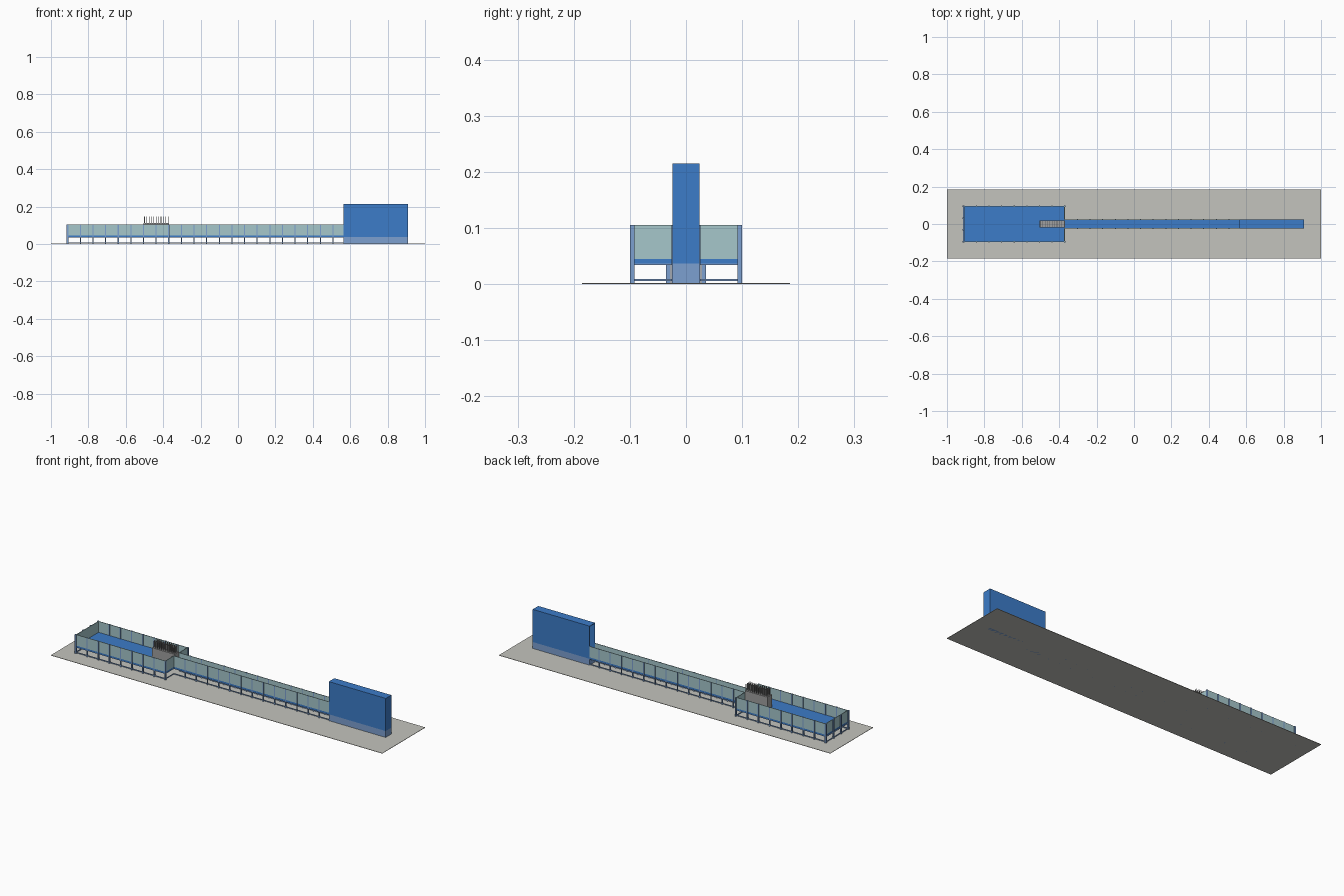
import bpy, bmesh

if "Cube" in bpy.data.objects:
    bpy.data.objects.remove(bpy.data.objects["Cube"])

def mat(name, col):
    m = bpy.data.materials.new(name)
    m.diffuse_color = (*col, 1)
    m.use_nodes = True
    m.node_tree.nodes["Principled BSDF"].inputs["Base Color"].default_value = m.diffuse_color
    return m

GLASS = mat("glass", (0.38, 0.57, 0.60))
BLUE = mat("blue", (0.045, 0.20, 0.58))
FRAME = mat("frame_blue", (0.20, 0.35, 0.63))
PLATE = mat("concrete", (0.55, 0.55, 0.51))
GREY = mat("grey", (0.35, 0.35, 0.35))

def boxes(name, items, material):
    """One object from boxes given as (x0, x1, y0, y1, z0, z1)."""
    bm = bmesh.new()
    for x0, x1, y0, y1, z0, z1 in items:
        vs = bmesh.ops.create_cube(bm, size=1)["verts"]
        for v in vs:
            v.co = ((x0 + x1) / 2 + v.co.x * (x1 - x0),
                    (y0 + y1) / 2 + v.co.y * (y1 - y0),
                    (z0 + z1) / 2 + v.co.z * (z1 - z0))
    me = bpy.data.meshes.new(name)
    bm.to_mesh(me)
    bm.free()
    ob = bpy.data.objects.new(name, me)
    me.materials.append(material)
    bpy.context.collection.objects.link(ob)
    return ob

def both(items):
    """Add the copies mirrored across y = 0."""
    return items + [(a, b, -d, -c, e, f) for a, b, c, d, e, f in items]

X0, X1, X2, X3 = -0.91, -0.37, 0.565, 0.908   # tank, channel, end tower
TW, CW = 0.097, 0.024                         # half widths
BED, TOP, T = 0.037, 0.105, 0.003
STEP = 0.0675

# ground slab
boxes("ground_slab", [(-1, 1, -0.185, 0.185, 0, 0.002)], PLATE)

# blue bed of the wide basin and narrow channel
boxes("basin_bed", [(X0, X1, -TW, TW, BED, 0.045)], BLUE)
boxes("channel_bed", [(X1, X2, -CW, CW, BED, 0.045)], BLUE)

# glass walls
boxes("basin_walls", [(X0, X0 + T, -TW, TW, BED, TOP)] + both([
    (X0, X1, TW - T, TW, BED, TOP),
    (X1 - T, X1, CW, TW, BED, TOP)]), GLASS)
boxes("channel_walls", both([(X1, X2, CW - T, CW, BED, TOP)]), GLASS)

# posts along the basin sides and its end
posts = both([(X0 + STEP * k - 0.003, X0 + STEP * k + 0.003, 0.092, 0.1, 0, TOP)
              for k in range(9)])
posts += both([(X0 - 0.006, X0, y - 0.004, y + 0.004, 0, TOP) for y in (0.032, 0.096)])
boxes("basin_posts", posts, FRAME)

# posts along the channel
boxes("channel_posts", both([(X0 + STEP * k - 0.0025, X0 + STEP * k + 0.0025,
                              CW - 0.003, CW + 0.002, 0, TOP)
                             for k in range(9, 22)]), FRAME)

# low rails joining the posts, and rails under the bed
rails = []
for z in (0.005, 0.034):
    h = 0.004 if z < 0.02 else 0.003
    rails += both([(X0, X1, 0.093, 0.097, z, z + h),
                   (X1, X2, CW - 0.003, CW, z, z + h)])
    rails += [(X0 - 0.004, X0, -0.097, 0.097, z, z + h)]
    rails += both([(X1 - 0.003, X1, CW, 0.097, z, z + h)])
boxes("frame_rails", rails, FRAME)

# end tower, hollow towards the channel, on a paler plinth
Z = 0.215
boxes("end_tower", [(X3 - T, X3, -CW, CW, BED, Z),
                    (X2, X3, -CW, CW, Z - T, Z),
                    (X2, X3, -CW, CW, BED, 0.045)] +
      both([(X2, X3, CW - T, CW, BED, Z)]), BLUE)
boxes("tower_plinth", [(X2, X3, -CW, CW, 0, BED)], FRAME)

# grey block at the basin outlet carrying rows of thin pins
boxes("pin_block", [(-0.505, X1, -0.02, 0.02, 0.045, 0.112)], GREY)
boxes("pins", [(x - 0.0015, x + 0.0015, y - 0.0015, y + 0.0015, 0.112, 0.148)
               for x in [-0.5 + 0.0126 * i for i in range(11)]
               for y in (-0.016, -0.0053, 0.0053, 0.016)], GREY)
